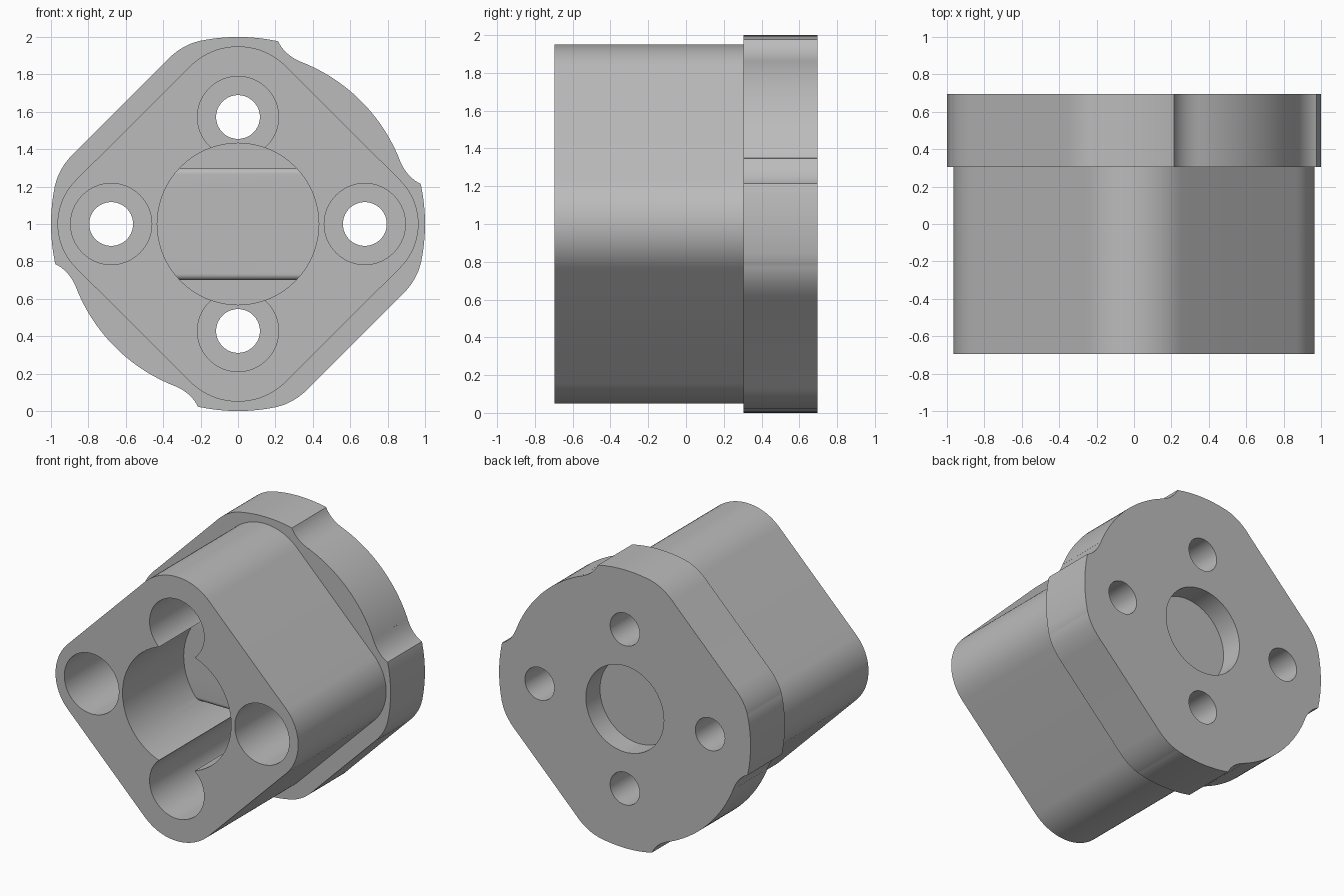
import bpy, bmesh, math
from mathutils import Vector

if "Cube" in bpy.data.objects:
    bpy.data.objects.remove(bpy.data.objects["Cube"])

FRONT, STEP, BACK = -0.695, 0.305, 0.695
CENTRE_Z = 1.0

metal = bpy.data.materials.new("plain grey")
metal.use_nodes = True
grey = (0.5, 0.5, 0.5, 1)
metal.diffuse_color = grey
metal.node_tree.nodes["Principled BSDF"].inputs["Base Color"].default_value = grey


def arc(cx, cz, r, start, end, n):
    angles = [math.radians(start + (end - start) * i / n) for i in range(n + 1)]
    return [(cx + r * math.cos(a), cz + r * math.sin(a)) for a in angles]


def curve(p, q, r, n=10):
    p, q, r = Vector(p), Vector(q), Vector(r)
    ts = [i / n for i in range(n + 1)]
    return [tuple(p * (1 - t) ** 2 + q * 2 * t * (1 - t) + r * t * t) for t in ts]


def prism(name, outline, y0, y1):
    """Extrude an x-z outline from y0 back to y1."""
    points = []
    for p in outline:
        if not points or math.dist(p, points[-1]) > 1e-4:
            points.append(p)
    if math.dist(points[0], points[-1]) < 1e-4:
        points.pop()
    bm = bmesh.new()
    face = bm.faces.new([bm.verts.new((x, y0, z + CENTRE_Z)) for x, z in points])
    ext = bmesh.ops.extrude_face_region(bm, geom=[face])
    moved = [v for v in ext["geom"] if isinstance(v, bmesh.types.BMVert)]
    bmesh.ops.translate(bm, verts=moved, vec=(0, y1 - y0, 0))
    bmesh.ops.recalc_face_normals(bm, faces=bm.faces)
    mesh = bpy.data.meshes.new(name)
    bm.to_mesh(mesh)
    bm.free()
    mesh.materials.append(metal)
    obj = bpy.data.objects.new(name, mesh)
    bpy.context.collection.objects.link(obj)
    return obj


def cylinder(name, x, z, r, y0, y1):
    return prism(name, arc(x, z, r, 0, 360, 64), y0, y1)


def combine(target, other, operation):
    """Apply a boolean and discard the second solid."""
    bpy.context.view_layer.objects.active = target
    mod = target.modifiers.new("combine", "BOOLEAN")
    mod.operation, mod.solver, mod.object = operation, "EXACT", other
    bpy.ops.object.modifier_apply(modifier=mod.name)
    bpy.data.objects.remove(other)


# Rounded diamond body
side_r, top_r = 0.33, 0.362
side_c, top_c = 0.965 - side_r, 0.95 - top_r
diamond = (arc(side_c, 0, side_r, -45, 45, 20) + arc(0, top_c, top_r, 45, 135, 20)
           + arc(-side_c, 0, side_r, 135, 225, 20) + arc(0, -top_c, top_r, 225, 315, 20))
housing = prism("housing", diamond, FRONT, STEP + 0.1)

# Flange: two flat corners and two relieved round corners
notch = curve((0.215, 0.976), (0.25, 0.90), (0.348, 0.862))
corner = curve((-0.21, 0.977), (-0.31, 0.955), (-0.40, 0.855))
half = (arc(0, 0, 1, -12, 12, 8) + [(z, x) for x, z in notch]
        + arc(0, 0, 0.93, 22, 68, 24) + notch[::-1]
        + arc(0, 0, 1, 78, 102, 8) + corner
        + [(-z, -x) for x, z in corner[::-1]])
flange = prism("flange", half + [(-x, -z) for x, z in half], STEP, BACK)
combine(housing, flange, "UNION")

# Central bore, with bolt holes and their deep counterbores
combine(housing, cylinder("bore", 0, 0, 0.432, FRONT - 0.1, 0.3), "DIFFERENCE")
for x, z in ((0.678, 0), (-0.678, 0), (0, 0.572), (0, -0.572)):
    combine(housing, cylinder("counterbore", x, z, 0.217, FRONT - 0.1, 0.29), "DIFFERENCE")
    combine(housing, cylinder("bolt_hole", x, z, 0.117, 0, BACK + 0.1), "DIFFERENCE")

# Shallow round recess in the back
combine(housing, cylinder("recess", 0, 0, 0.31, BACK - 0.16, BACK + 0.1), "DIFFERENCE")

# Cross bar inside the bore, with rounded front edges, trimmed to the bore
bar = prism("cross_bar", [(-0.5, -0.3), (0.5, -0.3), (0.5, 0.3), (-0.5, 0.3)], 0.0, 0.35)
bm = bmesh.new()
bm.from_mesh(bar.data)
front_edges = [e for e in bm.edges if all(v.co.y < 0.01 for v in e.verts)
               and abs(e.verts[0].co.z - e.verts[1].co.z) < 0.01]
bmesh.ops.bevel(bm, geom=front_edges, offset=0.035, segments=6, profile=0.5,
                affect="EDGES")
bm.to_mesh(bar.data)
bm.free()
combine(bar, cylinder("bar_trim", 0, 0, 0.44, -0.2, 0.34), "INTERSECT")
combine(housing, bar, "UNION")

# Smooth curved walls, keep rims sharp
bpy.ops.object.select_all(action="DESELECT")
housing.select_set(True)
bpy.context.view_layer.objects.active = housing
bpy.ops.object.shade_smooth_by_angle(angle=math.radians(25))
